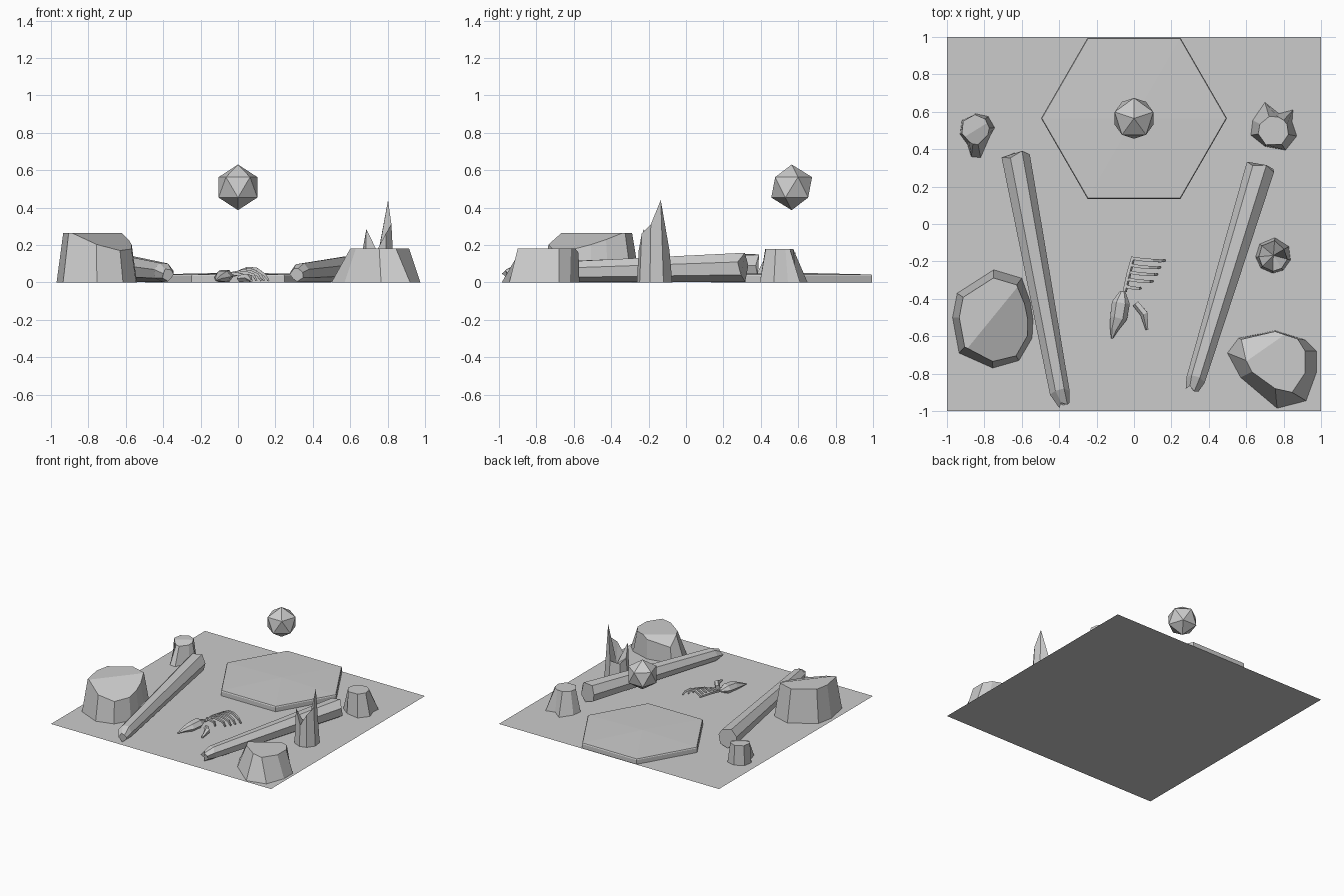
import bpy, bmesh, math
from mathutils import Vector

if "Cube" in bpy.data.objects:
    bpy.data.objects.remove(bpy.data.objects["Cube"])


def skin(name, rings, cap_start=True, cap_end=True, apex=None, chip=None):
    """Flat-faced solid through matching rings; optional fan apex or chipped corner."""
    bm = bmesh.new()
    vr = [[bm.verts.new(p) for p in r] for r in rings]
    n = len(vr[0])
    for a, b in zip(vr, vr[1:]):
        for i in range(n):
            j = (i + 1) % n
            bm.faces.new((a[i], a[j], b[j], b[i]))
    if cap_start:
        bm.faces.new(vr[0][::-1])
    if apex:
        c = bm.verts.new(apex)
        for i in range(n):
            bm.faces.new((vr[-1][i], vr[-1][(i + 1) % n], c))
    elif cap_end:
        bm.faces.new(vr[-1])
    if chip:
        point, normal = chip
        cut = bmesh.ops.bisect_plane(bm, geom=bm.verts[:] + bm.edges[:] + bm.faces[:], dist=1e-4,
                                     plane_co=point, plane_no=normal, clear_outer=True)
        bmesh.ops.holes_fill(bm, edges=[e for e in bm.edges if e.is_boundary], sides=0)
    bmesh.ops.recalc_face_normals(bm, faces=bm.faces)
    me = bpy.data.meshes.new(name)
    bm.to_mesh(me)
    bm.free()
    ob = bpy.data.objects.new(name, me)
    bpy.context.collection.objects.link(ob)
    return ob


def tube(name, pts, radii, sides, flat=1.0, turn=0.0, wobble=0.0):
    """Tapered faceted tube along a path, kept above the floor."""
    pts = [Vector(p) for p in pts]
    rings = []
    for k, (p, r) in enumerate(zip(pts, radii)):
        d = (pts[min(k + 1, len(pts) - 1)] - pts[max(k - 1, 0)]).normalized()
        side = d.cross(Vector((0, 0, 1))).normalized()
        up = side.cross(d)
        ring = []
        for i in range(sides):
            a = turn + math.tau * i / sides
            q = p + (side * math.cos(a) + up * math.sin(a) * flat) * r
            q += d * wobble * math.sin(i * 2.4 + k)
            q.z = max(q.z, 0.002)
            ring.append(q)
        rings.append(ring)
    return skin(name, rings)


def at(pts, z):
    return [(x, y, z) for x, y in pts]


def shrink(pts, c, f):
    return [(c[0] + (x - c[0]) * f, c[1] + (y - c[1]) * f) for x, y in pts]


def round_top(pts, c, r):
    out = []
    for x, y in pts:
        d = Vector((x - c[0], y - c[1])).normalized() * r
        out.append((c[0] + d.x, c[1] + d.y))
    return out


# Floor
bpy.ops.mesh.primitive_plane_add(size=2)
bpy.context.object.name = "floor"

# Hexagonal platform with a very low domed top
def hexagon(r, z):
    return [(r * math.cos(i * math.pi / 3), 0.565 + r * math.sin(i * math.pi / 3), z) for i in range(6)]

skin("hexagon_platform", [hexagon(0.497, 0.0), hexagon(0.497, 0.034), hexagon(0.492, 0.042)],
     apex=(0, 0.565, 0.052))

# Floating orb
bpy.ops.mesh.primitive_ico_sphere_add(subdivisions=1, radius=0.122, location=(0, 0.565, 0.508),
                                      rotation=(0, 0, math.pi / 2))
bpy.context.object.name = "floating_orb"

# Boulders with one chipped top corner
base = [(-.75, -.245), (-.60, -.29), (-.555, -.415), (-.54, -.51), (-.545, -.61), (-.615, -.73),
        (-.755, -.77), (-.935, -.69), (-.97, -.50), (-.945, -.37)]
skin("left_boulder", [at(base, 0), at(shrink(base, (-.76, -.50), .83), .265)],
     chip=((-.76, -.505, .265), (.325, -.265, 1)))

base = [(.50, -.69), (.56, -.61), (.755, -.57), (.915, -.62), (.975, -.68), (.975, -.795),
        (.92, -.945), (.765, -.985), (.57, -.82)]
top = [(.60, -.73), (.58, -.62), (.755, -.575), (.875, -.615), (.915, -.68), (.915, -.795),
       (.845, -.90), (.755, -.88), (.63, -.79)]
skin("right_boulder", [at(base, 0), at(top, .18)], chip=((.70, -.66, .178), (-.285, .41, 1)))

# Small tree stumps with flared roots
base = [(-.85, .59), (-.78, .575), (-.745, .515), (-.77, .47), (-.82, .355), (-.87, .36),
        (-.89, .425), (-.93, .48), (-.92, .555)]
skin("left_stump", [at(base, 0), at(round_top(base, (-.85, .51), .075), .16)],
     chip=((-.85, .50, .16), (.16, -.26, 1)))

base = [(.70, .65), (.775, .59), (.85, .61), (.845, .545), (.87, .47), (.81, .395),
        (.70, .415), (.625, .475), (.635, .555)]
skin("right_stump", [at(base, 0), at(round_top(base, (.745, .495), .082), .178)])

# Splintered hollow stump: (angle, radius, height) round its broken rim
rim = [(30, .066, .44), (85, .08, .17), (140, .08, .15), (185, .078, .18),
       (225, .083, .285), (268, .085, .17), (303, .082, .26), (345, .078, .31)]
cx, cy = .745, -.168

def rim_point(a, r, z):
    a = math.radians(a)
    return (cx + r * math.cos(a), cy + r * math.sin(a), z)

skin("splintered_stump", [[rim_point(a, .095, 0) for a, r, z in rim],
                          [rim_point(*p) for p in rim]], apex=(cx, cy, .12))

# Fallen logs with broken front ends
tube("left_log", [(-.635, .37, .08), (-.40, -.89, .053), (-.375, -.96, .04)],
     [.078, .055, .032], 7, turn=.3, wobble=.015)
tube("right_log", [(.68, .31, .082), (.335, -.82, .052), (.315, -.88, .042)],
     [.08, .053, .036], 7, turn=.1, wobble=.015)

# Skeleton: skull, jaw, spine
tube("skull", [(-.06, -.36, .035), (-.07, -.42, .034), (-.082, -.50, .03), (-.105, -.56, .022), (-.118, -.612, .012)],
     [.014, .048, .046, .024, .005], 6, flat=.75)
tube("jaw_bone", [(.01, -.425, .02), (.055, -.48, .025), (.07, -.565, .01)], [.02, .022, .008], 5)
tube("spine", [(-.05, -.36, .035), (-.03, -.27, .045), (-.005, -.175, .045)], [.012, .014, .012], 5)

# Ribs arch out to the right and grow longer toward the tail
for i, reach in enumerate((.165, .14, .125, .10, .035)):
    y = -.195 - .037 * i
    x0 = -.012 - .01 * i
    w = reach - x0
    h = .085 - .007 * i
    tube("rib_%d" % (i + 1), [(x0, y + .012, .045), (x0 + w * .35, y + .004, h - .01), (x0 + w * .62, y, h - .014),
                              (x0 + w * .87, y - .002, .04), (reach, y, .008)],
         [.011, .012, .012, .011, .006], 4, turn=math.pi / 4)
